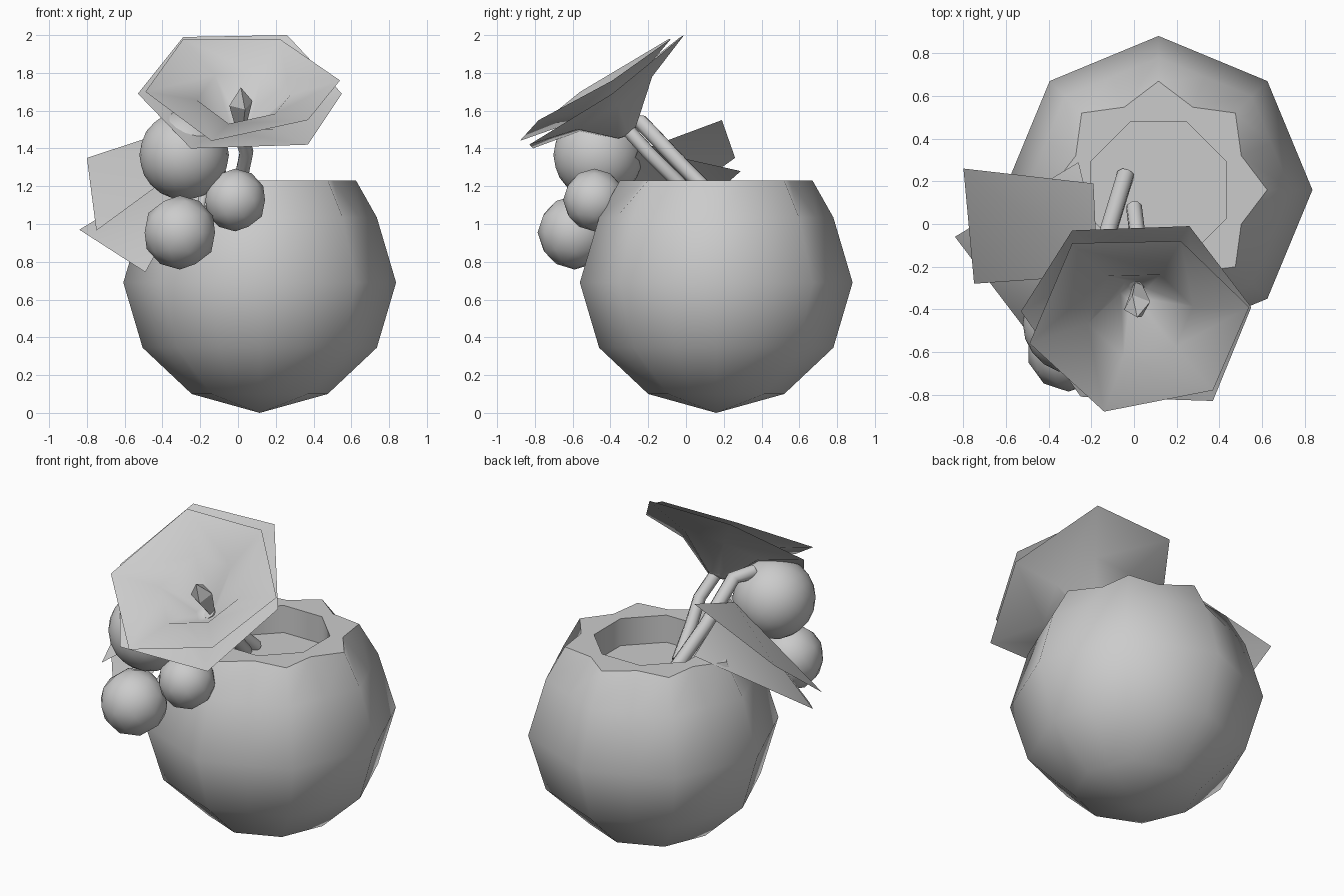
import bpy, bmesh, math
from mathutils import Vector

if "Cube" in bpy.data.objects:
    bpy.data.objects.remove(bpy.data.objects["Cube"])


def make(name, verts, faces, angle=50):
    me = bpy.data.meshes.new(name)
    me.from_pydata([tuple(v) for v in verts], [], faces)
    bm = bmesh.new()
    bm.from_mesh(me)
    bmesh.ops.recalc_face_normals(bm, faces=bm.faces)
    bm.to_mesh(me)
    bm.free()
    me.polygons.foreach_set("use_smooth", [True] * len(me.polygons))
    me.set_sharp_from_angle(angle=math.radians(angle))
    ob = bpy.data.objects.new(name, me)
    bpy.context.collection.objects.link(ob)
    return ob


def loft(name, rings, start=None, end=None, angle=50):
    """Skin equal rings of points; start / end are optional pole points."""
    n = len(rings[0])
    verts = [p for r in rings for p in r]
    faces = []
    for k in range(len(rings) - 1):
        for i in range(n):
            j = (i + 1) % n
            faces.append((k * n + i, k * n + j, (k + 1) * n + j, (k + 1) * n + i))
    for pole, base in ((start, 0), (end, (len(rings) - 1) * n)):
        if pole is not None:
            verts.append(pole)
            faces += [(base + i, base + (i + 1) % n, len(verts) - 1) for i in range(n)]
    return make(name, verts, faces, angle)


# Pot: eight-sided ball, cut open at the top with a notched rim and a recessed floor
CX, CY = 0.115, 0.16
c = math.cos(math.pi / 8)


def pot_ring(z, corner, mid):
    return [Vector((CX + r * math.cos(i * math.pi / 8), CY + r * math.sin(i * math.pi / 8), z))
            for i in range(16) for r in [mid if i % 2 else corner]]


rings = [pot_ring(0.10, 0.36, 0.36 * c), pot_ring(0.345, 0.62, 0.62 * c),
         pot_ring(0.69, 0.722, 0.722 * c), pot_ring(1.035, 0.62, 0.62 * c),
         pot_ring(1.23, 0.51, 0.42), pot_ring(1.23, 0.345 * c, 0.345),
         pot_ring(1.06, 0.345 * c, 0.345)]
loft("pot", rings, Vector((CX, CY, 0)), Vector((CX, CY, 1.06)))

# Flower: two hexagonal funnel layers sharing one throat
axis = Vector((0, -0.545, 0.838))
throat = Vector((0.0, -0.30, 1.47))
layers = {
    "flower_inner_petals": [(-0.29, -0.09, 1.98), (0.22, -0.08, 1.98), (0.54, -0.39, 1.76),
                            (0.37, -0.78, 1.55), (-0.14, -0.88, 1.44), (-0.49, -0.56, 1.70)],
    "flower_outer_petals": [(-0.29, -0.03, 1.99), (0.26, -0.01, 2.0), (0.55, -0.39, 1.69),
                            (0.37, -0.83, 1.42), (-0.25, -0.81, 1.40), (-0.53, -0.41, 1.69)],
}
for name, pts in layers.items():
    rim = [Vector(p) for p in pts]
    mid = sum(rim, Vector()) / 6
    inner = [mid.lerp(p, 0.48) - axis * 0.075 for p in rim]
    neck = [throat + (p - mid) * 0.12 + axis * 0.02 for p in rim]
    loft(name, [rim, inner, neck], end=throat, angle=80)

# Pistil: small faceted bud on the flower axis
side = Vector((1, 0, 0))
up = axis.cross(side)
bud = throat + Vector((0.015, 0.02, 0.01))


def axis_ring(h, r, n=4):
    return [bud + axis * h + side * r * math.cos(2 * math.pi * i / n + 0.35)
            + up * r * math.sin(2 * math.pi * i / n + 0.35) for i in range(n)]


loft("pistil", [axis_ring(0.02, 0.025), axis_ring(0.19, 0.065)], bud, bud + axis * 0.29, 30)


# Berries
def berry(name, loc, r, sub):
    bpy.ops.mesh.primitive_ico_sphere_add(subdivisions=sub, radius=r, location=loc)
    bpy.context.object.name = name
    bpy.ops.object.shade_smooth()


berry("berry_large", (-0.285, -0.465, 1.365), 0.237, 3)
berry("berry_medium", (-0.308, -0.59, 0.955), 0.196, 2)
berry("berry_small", (-0.015, -0.485, 1.127), 0.166, 2)


# Stems: low-poly tubes along short paths
def tube(name, pts, r, n=8):
    pts = [Vector(p) for p in pts]
    rings = []
    for k, p in enumerate(pts):
        t = (pts[min(k + 1, len(pts) - 1)] - pts[max(k - 1, 0)]).normalized()
        a = t.cross(Vector((0.9, 0.3, 0.1))).normalized()
        b = t.cross(a)
        rings.append([p + (a * math.cos(2 * math.pi * i / n) + b * math.sin(2 * math.pi * i / n)) * r
                      for i in range(n)])
    loft(name, rings, pts[0], pts[-1], 80)


tube("flower_stem", [(0.0, 0.08, 1.10), (0.02, -0.08, 1.26), (0.045, -0.2, 1.38),
                     (0.01, -0.30, 1.49)], 0.038)
tube("berry_stem", [(-0.04, 0.23, 1.06), (-0.08, 0.10, 1.19), (-0.12, -0.03, 1.32),
                    (-0.16, -0.24, 1.54), (-0.22, -0.36, 1.55)], 0.042)
tube("berry_twig", [(-0.16, -0.30, 1.36), (-0.18, -0.42, 1.16), (-0.20, -0.50, 1.06)], 0.025)
tube("berry_side_twig", [(-0.20, -0.46, 1.08), (-0.10, -0.48, 1.12)], 0.025)

# Leaves: two blades folded along the midrib, rooted at the berry stem
fold = [(0, 1, 2), (0, 2, 3)]
make("upper_leaf", [(-0.80, 0.26, 1.35), (-0.19, 0.19, 1.55), (-0.17, -0.24, 1.39),
                    (-0.75, -0.28, 0.965)], fold, 80)
make("lower_leaf", [(-0.84, -0.06, 0.97), (-0.26, 0.29, 1.28), (-0.13, -0.25, 1.40),
                    (-0.49, -0.52, 0.745)], fold, 80)
